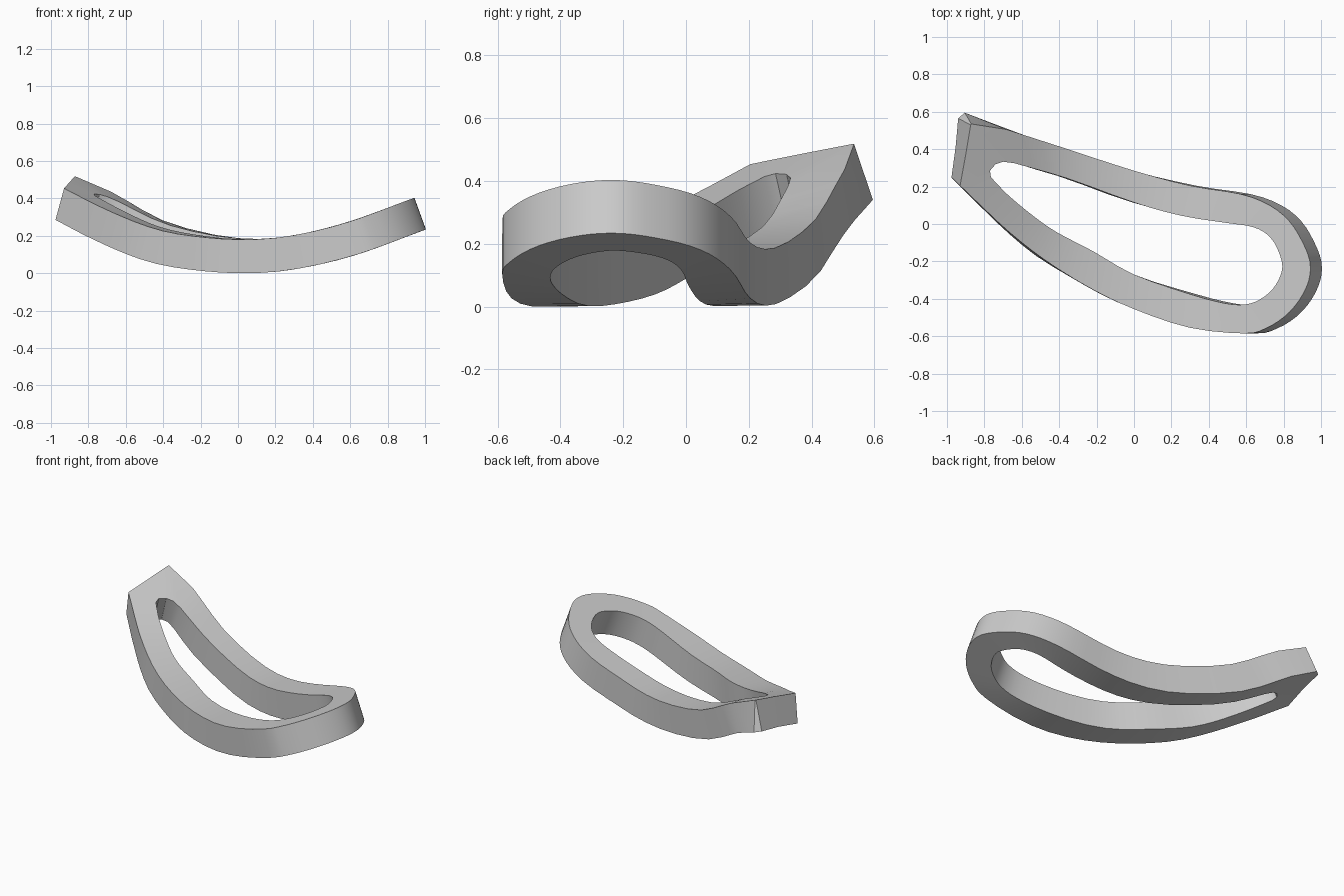
import bpy, bmesh
from mathutils import Vector

cube = bpy.data.objects.get("Cube")
if cube:
    bpy.data.objects.remove(cube, do_unlink=True)

THICK = 0.18

# Paired plan points of the band: outer x, y, inner x, y
PLAN = [
    (-.87, .535, -.70, .333), (-.68, .505, -.64, .325), (-.40, .415, -.36, .245),
    (0, .285, 0, .115), (.30, .205, .25, .045), (.57, .16, .50, .005),
    (.725, .10, .61, -.01), (.83, .015, .69, -.04), (.90, -.095, .75, -.10),
    (.94, -.20, .79, -.20), (.935, -.30, .785, -.27), (.885, -.405, .74, -.35),
    (.805, -.495, .67, -.405), (.70, -.56, .595, -.43), (.59, -.585, .49, -.425),
    (.30, -.555, .30, -.375), (0, -.455, 0, -.27), (-.24, -.34, -.22, -.145),
    (-.48, -.19, -.42, -.04), (-.665, -.045, -.56, .06), (-.80, .08, -.69, .17),
    (-.93, .205, -.765, .25), (-.90, .37, -.77, .285), (-.873, .53, -.74, .32),
]
# Height of the front edge along x, and sideways tilt along x
RISE = [(-.93, .46), (-.73, .37), (-.45, .256), (-.27, .215), (0, .19),
        (.25, .205), (.56, .275), (.94, .412)]
TILT = [(-.93, .26), (-.68, .20), (-.40, .085), (0, .01), (.4, 0), (.94, 0)]


def curve_at(table, x):
    """Smooth cubic through a table of (x, value) pairs."""
    n = len(table)
    i = 0
    while i < n - 2 and x > table[i + 1][0]:
        i += 1

    def slope(k):
        a, b = table[max(k - 1, 0)], table[min(k + 1, n - 1)]
        return (b[1] - a[1]) / (b[0] - a[0])

    (x0, v0), (x1, v1) = table[i], table[i + 1]
    if x < x0:
        return v0 + slope(i) * (x - x0)
    if x > x1:
        return v1 + slope(i + 1) * (x - x1)
    h = x1 - x0
    t = (x - x0) / h
    return (v0 * (2*t**3 - 3*t*t + 1) + v1 * (3*t*t - 2*t**3)
            + h * slope(i) * (t**3 - 2*t*t + t) + h * slope(i + 1) * (t**3 - t*t))


def height(x, y):
    return curve_at(RISE, x) + curve_at(TILT, x) * (y + .46 + .7 * x)


def top_point(x, y):
    return Vector((x, y, height(x, y)))


def bottom_point(x, y):
    d = .04
    dx = (height(x + d, y) - height(x - d, y)) / (2 * d)
    dy = (height(x, y + d) - height(x, y - d)) / (2 * d)
    return top_point(x, y) - Vector((-dx, -dy, 1)).normalized() * THICK


# Refine the rounded stretch, keep the pointed end straight
rows = []
for i, p in enumerate(PLAN):
    rows.append(Vector(p))
    if 1 <= i <= 19:
        a, b, c, e = (Vector(PLAN[k]) for k in (i - 1, i, i + 1, i + 2))
        if i == 1:
            a = 2 * b - c
        for t in (1/3, 2/3):
            rows.append(.5 * (2*b + (c - a)*t + (2*a - 5*b + 4*c - e)*t*t
                              + (3*b - a - 3*c + e)*t**3))

# Four corners of the band section at each row
bm = bmesh.new()
rings = []
for r in rows:
    corners = [top_point(r[0], r[1]), top_point(r[2], r[3]),
               bottom_point(r[2], r[3]), bottom_point(r[0], r[1])]
    rings.append([bm.verts.new(c) for c in corners])
# Small chamfer widening toward the bottom of the back corner
rings[0][3].co = (-.905, .595, .35)
rings[-1][3].co = (-.94, .565, .355)
for i, ring in enumerate(rings):
    nxt = rings[(i + 1) % len(rings)]
    for k in range(4):
        m = (k + 1) % 4
        bm.faces.new((ring[k], ring[m], nxt[m], nxt[k]))
bmesh.ops.recalc_face_normals(bm, faces=bm.faces)

# Rest on the ground
low = min(v.co.z for v in bm.verts)
bmesh.ops.translate(bm, verts=bm.verts, vec=(0, 0, -low))

mesh = bpy.data.meshes.new("curved_band")
bm.to_mesh(mesh)
bm.free()
band = bpy.data.objects.new("curved_band", mesh)
bpy.context.collection.objects.link(band)

grey = bpy.data.materials.new("light_grey")
grey.use_nodes = True
grey.diffuse_color = (.6, .6, .6, 1)
grey.node_tree.nodes["Principled BSDF"].inputs["Base Color"].default_value = (.6, .6, .6, 1)
mesh.materials.append(grey)

bpy.ops.object.select_all(action='DESELECT')
band.select_set(True)
bpy.context.view_layer.objects.active = band
bpy.ops.object.shade_smooth_by_angle(angle=.6)
